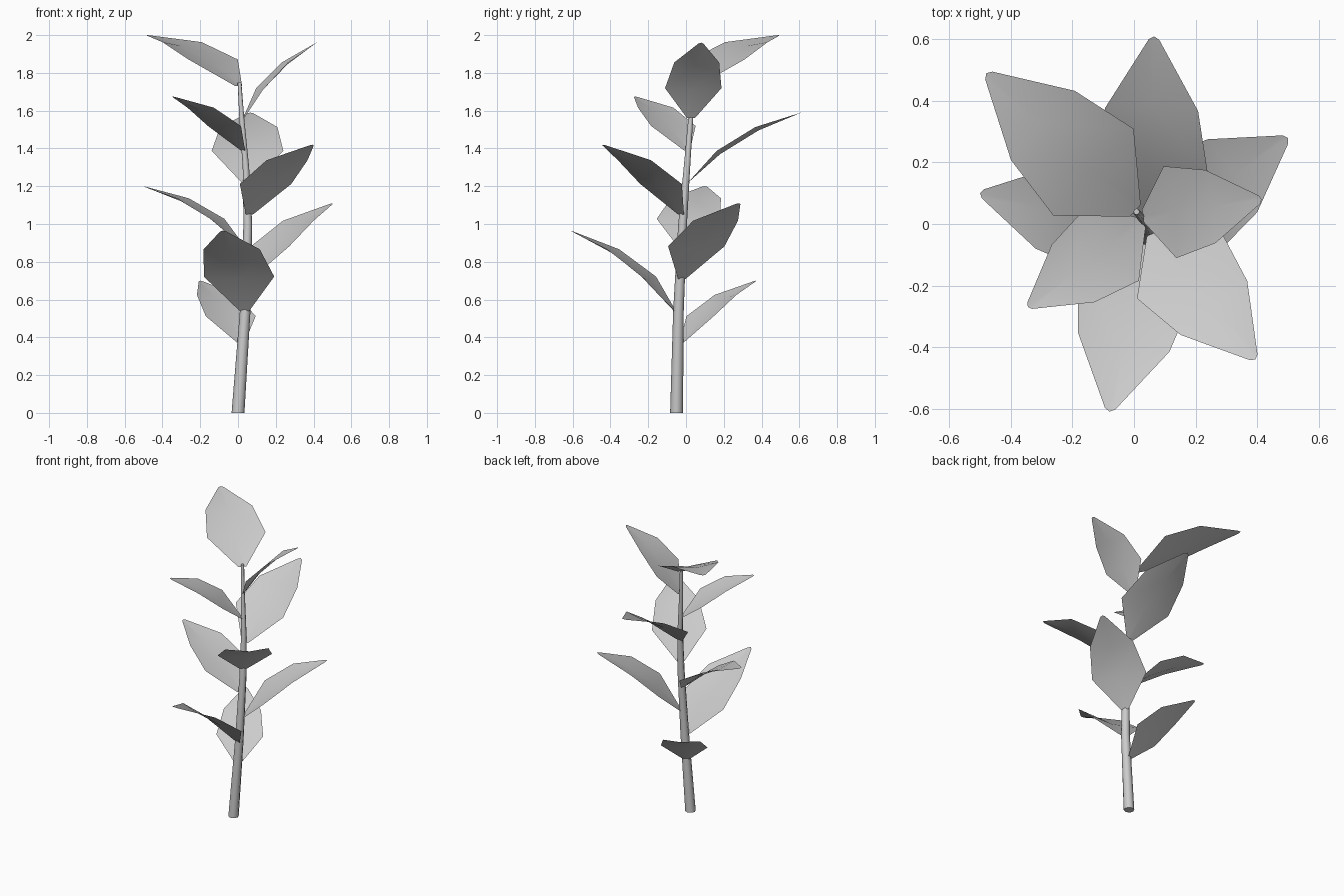
import bpy, bmesh, math
from mathutils import Vector

if "Cube" in bpy.data.objects:
    bpy.data.objects.remove(bpy.data.objects["Cube"], do_unlink=True)

grey = bpy.data.materials.new("light_grey")
grey.use_nodes = True
grey.diffuse_color = (0.6, 0.6, 0.6, 1)
grey.node_tree.nodes["Principled BSDF"].inputs["Base Color"].default_value = (0.6, 0.6, 0.6, 1)

# Stem centre line: x, y, z, radius
STEM = [(0, -0.05, 0, 0.034), (0.038, -0.04, 0.54, 0.028), (0.052, -0.018, 1.0, 0.023),
        (0.042, 0.005, 1.3, 0.017), (0.02, 0.025, 1.56, 0.013), (0.008, 0.04, 1.75, 0.01)]


def finish(name, bm):
    mesh = bpy.data.meshes.new(name)
    bm.to_mesh(mesh)
    bm.free()
    mesh.materials.append(grey)
    obj = bpy.data.objects.new(name, mesh)
    bpy.context.collection.objects.link(obj)
    bpy.ops.object.select_all(action='DESELECT')
    obj.select_set(True)
    bpy.context.view_layer.objects.active = obj
    bpy.ops.object.shade_smooth_by_angle(angle=math.radians(50))


def stem_at(z):
    for a, b in zip(STEM, STEM[1:]):
        if z <= b[2]:
            f = (z - a[2]) / (b[2] - a[2])
            return Vector(a[:3]).lerp(Vector(b[:3]), f), a[3] + f * (b[3] - a[3])


def make_stem(sides=8):
    bm = bmesh.new()
    rings = []
    for x, y, z, r in STEM:
        angles = [math.tau * i / sides for i in range(sides)]
        rings.append([bm.verts.new((x + r * math.cos(a), y + r * math.sin(a), z)) for a in angles])
    for low, high in zip(rings, rings[1:]):
        for i in range(sides):
            j = (i + 1) % sides
            bm.faces.new((low[i], low[j], high[j], high[i]))
    bm.faces.new(rings[0][::-1])
    bm.faces.new(rings[-1])
    finish("stem", bm)


# Leaf stations as fractions of length: centre along, edge along, half width, centre lift, edge lift
LEAF = [(0, 0, 0.037, 0, 0), (0.315, 0.315, 0.27, 0.055, 0.085),
        (0.655, 0.655, 0.215, 0.055, 0.085), (1, 0.985, 0.024, 0, 0.003)]


def make_leaf(name, base_z, tip):
    tip = Vector(tip)
    base, radius = stem_at(base_z)
    out = Vector((tip.x - base.x, tip.y - base.y, 0)).normalized()
    base = base + out * radius * 0.7
    chord = tip - base
    length = chord.length
    along = chord.normalized()
    side = Vector((-out.y, out.x, 0))
    up = along.cross(side)
    bm = bmesh.new()
    rows = []
    for mid, edge, half, mid_lift, edge_lift in LEAF:
        row = []
        for s in (-1, 0, 1):
            t, lift = (edge, edge_lift) if s else (mid, mid_lift)
            row.append(bm.verts.new(base + length * (along * t + side * s * half + up * lift)))
        rows.append(row)
    for a, b in zip(rows, rows[1:]):
        for i in range(2):
            bm.faces.new((a[i], b[i], b[i + 1], a[i + 1]))
    finish(name, bm)


make_stem()

# Leaves spiral up the stem at even heights
TIPS = [(-0.2, 0.37, 0.7), (-0.08, -0.61, 0.965), (0.5, 0.28, 1.11), (-0.5, 0.1, 1.2),
        (0.395, -0.44, 1.42), (0.065, 0.61, 1.59), (-0.345, -0.27, 1.675), (0.415, 0.08, 1.96),
        (-0.48, 0.49, 2.0)]
for n, tip in enumerate(TIPS):
    make_leaf(f"leaf_{n + 1}", 0.37 + 0.17 * n, tip)
